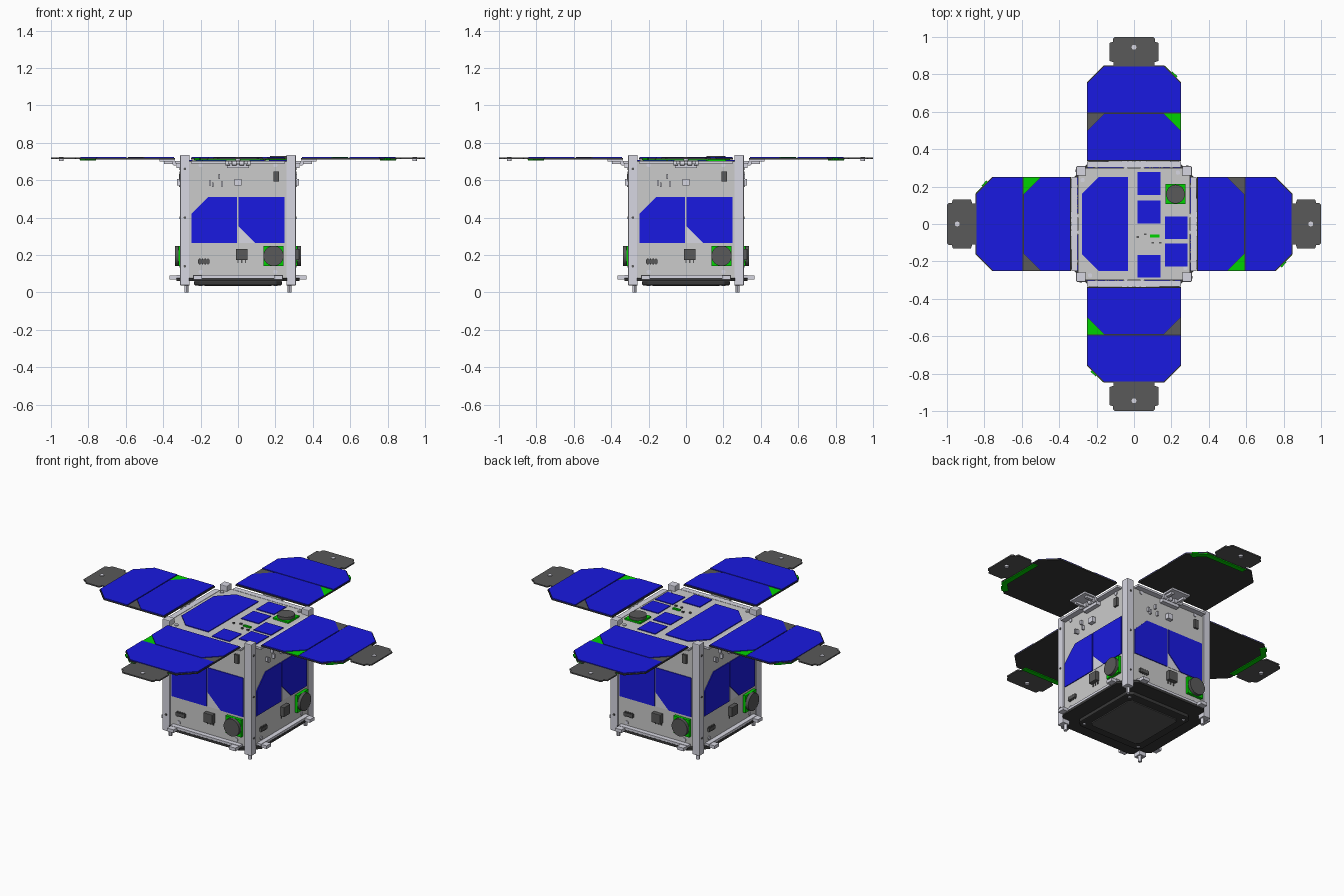
import bpy, bmesh, math
from mathutils import Matrix, Vector

if "Cube" in bpy.data.objects:
    bpy.data.objects.remove(bpy.data.objects["Cube"])


def material(name, rgb):
    m = bpy.data.materials.new(name)
    m.diffuse_color = (*rgb, 1)
    m.use_nodes = True
    m.node_tree.nodes["Principled BSDF"].inputs["Base Color"].default_value = m.diffuse_color
    return m


BLUE = material("cell_blue", (0.01, 0.01, 0.75))
GREEN = material("board_green", (0.0, 0.65, 0.0))
DARK = material("dark_grey", (0.1, 0.1, 0.1))
BLACK = material("near_black", (0.04, 0.04, 0.04))
METAL = material("metal", (0.68, 0.68, 0.76))
WALL = material("wall_grey", (0.55, 0.55, 0.53))

FLAT = Matrix.Identity(4)                        # profile (x, y), extruded in z
FACE = Matrix.Rotation(math.pi / 2, 4, 'X')      # profile (x, z), extruded towards -y


def prism(pts, lo, hi, frame=FLAT):
    """Mesh from an outline extruded between two heights."""
    bm = bmesh.new()
    face = bm.faces.new([bm.verts.new((x, y, lo)) for x, y in pts])
    ext = bmesh.ops.extrude_face_region(bm, geom=[face])
    bmesh.ops.translate(bm, vec=(0, 0, hi - lo),
                        verts=[v for v in ext["geom"] if isinstance(v, bmesh.types.BMVert)])
    bmesh.ops.recalc_face_normals(bm, faces=bm.faces)
    bm.transform(frame)
    me = bpy.data.meshes.new("part")
    bm.to_mesh(me)
    bm.free()
    return me


def rect(cx, cy, w, h, cuts=()):
    """Rectangle outline; cuts = chamfers (lower left, lower right, upper right, upper left)."""
    cuts = cuts or (0, 0, 0, 0)
    pts = []
    for (sx, sy), c in zip(((-1, -1), (1, -1), (1, 1), (-1, 1)), cuts):
        x, y = cx + sx * w / 2, cy + sy * h / 2
        if c:
            a, b = (x - sx * c, y), (x, y - sy * c)
            pts += [b, a] if sx == sy else [a, b]
        else:
            pts.append((x, y))
    if cuts[0]:
        pts[0], pts[1] = pts[0], pts[1]
    return pts


def disc(cx, cy, r, n=24):
    return [(cx + r * math.cos(2 * math.pi * i / n), cy + r * math.sin(2 * math.pi * i / n))
            for i in range(n)]


def add(name, mesh, mat, angle=0.0, bevel=0.0, smooth=False):
    ob = bpy.data.objects.new(name, mesh)
    bpy.context.collection.objects.link(ob)
    if mat and not mesh.materials:
        mesh.materials.append(mat)
    ob.rotation_euler.z = angle
    if bevel:
        mod = ob.modifiers.new("bevel", 'BEVEL')
        mod.width, mod.segments = bevel, 2
    if smooth:
        for o in bpy.context.selected_objects:
            o.select_set(False)
        ob.select_set(True)
        bpy.context.view_layer.objects.active = ob
        bpy.ops.object.shade_smooth_by_angle()
    return ob


def around(name, mesh, mat, **kw):
    """Repeat a front part on all four sides."""
    for k, side in enumerate(("front", "right", "back", "left")):
        add(f"{side}_{name}", mesh, mat, angle=k * math.pi / 2, **kw)


# corner posts and feet
around("corner_post", prism(rect(-0.284, -0.284, 0.05, 0.05), 0.037, 0.735), METAL, bevel=0.004)
around("post_foot", prism(disc(-0.276, -0.276, 0.011, 12), 0.0, 0.04), METAL, smooth=True)
for z in (0.14, 0.40, 0.66):
    around("post_screw", prism(disc(-0.284, z, 0.007, 10), 0.305, 0.312, FACE), DARK)

# side walls with two solar cells each
around("wall", prism(rect(0, 0.39, 0.525, 0.62), 0.285, 0.300, FACE), WALL)
around("wall_cell_a", prism(rect(-0.128, 0.387, 0.243, 0.245, (0, 0, 0, 0.09)), 0.300, 0.305, FACE), BLUE)
around("wall_cell_b", prism(rect(0.126, 0.387, 0.247, 0.245, (0.09, 0, 0, 0)), 0.300, 0.305, FACE), BLUE)
around("cell_corner", prism([(0.003, 0.265), (0.09, 0.265), (0.003, 0.352)], 0.300, 0.302, FACE), METAL)

# instruments on the side walls
around("antenna_board", prism(rect(0.19, 0.195, 0.108, 0.108), 0.300, 0.318, FACE), GREEN)
around("antenna_disc", prism(disc(0.19, 0.195, 0.054, 32), 0.318, 0.337, FACE), DARK, smooth=True)
around("sensor_box", prism(rect(0.02, 0.203, 0.062, 0.06), 0.300, 0.328, FACE), DARK, bevel=0.003)
for x in (0.0, 0.02, 0.04):
    around("sensor_pin", prism(rect(x, 0.165, 0.006, 0.016), 0.300, 0.305, FACE), DARK)
around("connector", prism(rect(-0.183, 0.165, 0.062, 0.02), 0.300, 0.312, FACE), DARK)
for x in (-0.205, -0.19, -0.175, -0.16):
    around("connector_pin", prism(rect(x, 0.165, 0.007, 0.03), 0.300, 0.310, FACE), DARK)
around("upper_connector", prism(rect(0.205, 0.62, 0.028, 0.055), 0.300, 0.312, FACE), DARK)
around("latch_block", prism(rect(0.0, 0.588, 0.036, 0.034), 0.300, 0.325, FACE), METAL)
for x, z in ((-0.15, 0.585), (-0.135, 0.575), (-0.10, 0.62), (-0.085, 0.58)):
    around("wall_clip", prism(rect(x, z, 0.01, 0.026), 0.300, 0.315, FACE), METAL)
for x in (-0.2, 0.2):
    for z in (0.11, 0.68):
        around("wall_screw", prism(disc(x, z, 0.011, 12), 0.300, 0.305, FACE), METAL)

# hinges below the wing roots
around("hinge_rail", prism(rect(0, -0.318, 0.5, 0.034), 0.690, 0.703), METAL)
around("hinge_plate", prism(rect(0, -0.380, 0.13, 0.08), 0.700, 0.712), METAL)
around("hinge_base", prism(rect(0, 0.675, 0.12, 0.022), 0.300, 0.328, FACE), METAL)
barrel = FACE @ Matrix.Rotation(math.pi / 2, 4, 'Y')
for x in (-0.055, -0.02, 0.02, 0.055):
    # knuckle axis runs along the wing edge
    me = prism(disc(0, 0, 0.013, 14), -0.012, 0.012, Matrix.Rotation(math.pi / 2, 4, 'Y'))
    me.transform(Matrix.Translation((x, -0.338, 0.690)))
    around("hinge_knuckle", me, METAL, smooth=True)
for x in (-0.045, 0.045):
    around("hinge_arm", prism(rect(x, -0.345, 0.018, 0.10), 0.686, 0.700), METAL)

# deployed wings: board, two cells, coloured corners, end tab
T = 0.09
around("wing_board", prism(rect(0, -0.592, 0.502, 0.512, (T, T, 0, 0)), 0.711, 0.719), BLACK)
around("wing_inner_cell", prism(rect(0, -0.465, 0.498, 0.248, (T, T, 0, 0)), 0.719, 0.724), BLUE)
around("wing_outer_cell", prism(rect(0, -0.719, 0.498, 0.248, (T, T, 0, 0)), 0.719, 0.724), BLUE)
for s, mat, label in ((-1, GREEN, "green"), (1, DARK, "grey")):
    tri = [(s * 0.249, -0.500), (s * 0.249, -0.590), (s * 0.160, -0.590)]
    around(f"wing_{label}_corner", prism(tri, 0.719, 0.721), mat)
edge = [(-0.235, -0.775), (-0.165, -0.846), (0.12, -0.846), (0.12, -0.815), (-0.15, -0.815), (-0.205, -0.76)]
around("wing_edge_board", prism(edge, 0.706, 0.711), GREEN)
around("wing_chamfer_board", prism([(-0.232, -0.79), (-0.205, -0.815), (-0.198, -0.805), (-0.225, -0.78)],
                                   0.708, 0.718), GREEN)
tab = [(0.11, -0.835), (0.11, -0.865), (0.132, -0.872), (0.132, -0.968), (0.112, -0.974), (0.112, -0.990),
       (0.102, -1.0)]
tab += [(-x, y) for x, y in reversed(tab)]
around("wing_tab", prism(tab, 0.712, 0.720), DARK)
around("tab_pin", prism(disc(0, -0.945, 0.013, 16), 0.702, 0.724), METAL, smooth=True)

# top deck with cells and receiver
add("top_deck", prism(rect(0, 0, 0.60, 0.60, (0.05,) * 4), 0.688, 0.702), WALL)
add("top_large_cell", prism(rect(-0.155, 0, 0.248, 0.5, (T, 0, 0, T)), 0.702, 0.707), BLUE)
for x, y in ((0.08, 0.217), (0.08, 0.065), (0.226, -0.02), (0.226, -0.165), (0.08, -0.226)):
    add("top_small_cell", prism(rect(x, y, 0.122, 0.122), 0.702, 0.707), BLUE)
add("top_receiver_board", prism(rect(0.222, 0.16, 0.108, 0.108), 0.702, 0.712), GREEN)
add("top_receiver_disc", prism(disc(0.222, 0.16, 0.05, 32), 0.712, 0.730), DARK, smooth=True)
add("top_chip", prism(rect(0.11, -0.064, 0.05, 0.014), 0.702, 0.710), GREEN)
for x, y in ((0.02, -0.07), (0.06, -0.055), (0.10, -0.10), (0.14, -0.10)):
    add("top_small_part", prism(rect(x, y, 0.012, 0.01), 0.702, 0.710), DARK)
around("deck_screw", prism(disc(-0.235, -0.275, 0.012, 12), 0.702, 0.707), METAL)

# bottom plate, edge rails and antenna pad
add("bottom_plate", prism(rect(0, 0, 0.66, 0.66, (0.09,) * 4), 0.062, 0.078), BLACK)
around("bottom_rail", prism(rect(0, -0.314, 0.48, 0.03), 0.078, 0.092), METAL)
for x in (-0.215, 0.215):
    around("bottom_bracket", prism(rect(x, -0.335, 0.045, 0.06), 0.070, 0.090), METAL)
add("bottom_antenna_base", prism(rect(0, 0, 0.47, 0.47, (0.03,) * 4), 0.038, 0.062), BLACK, bevel=0.006)
add("bottom_antenna_pad", prism(rect(0, 0, 0.36, 0.36, (0.02,) * 4), 0.033, 0.038), DARK)
around("bottom_screw", prism(disc(-0.2, -0.2, 0.01, 12), 0.033, 0.038), METAL)
